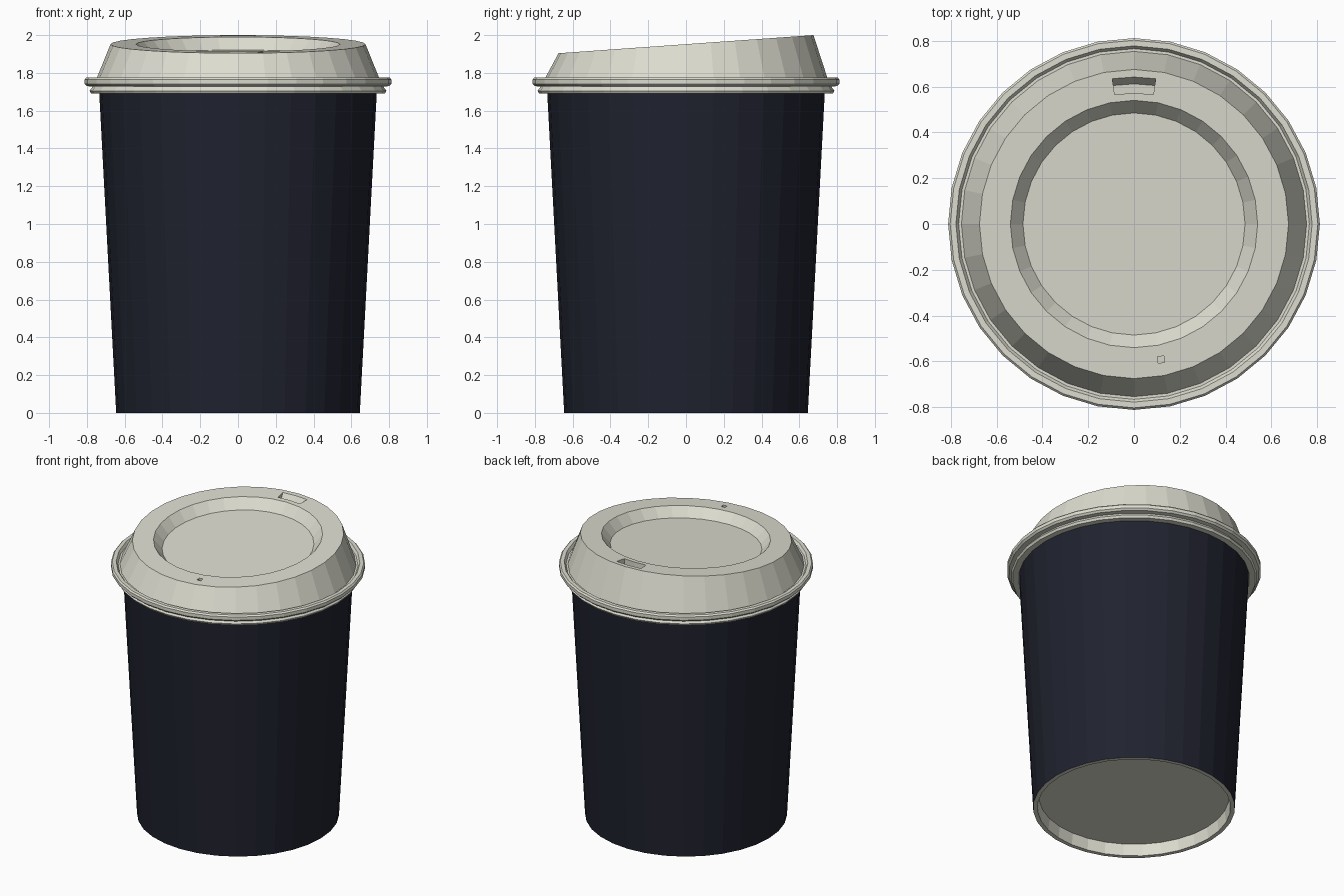
import bpy, bmesh
from math import sin, cos, pi, radians

if "Cube" in bpy.data.objects:
    bpy.data.objects.remove(bpy.data.objects["Cube"])

N = 32            # sides
SLOPE = 0.071     # tilt of the lid top, rising towards +y
TOP = 1.952       # height of the lid top plane at the centre


def material(name, rgb):
    m = bpy.data.materials.new(name)
    m.diffuse_color = (*rgb, 1)
    m.use_nodes = True
    m.node_tree.nodes["Principled BSDF"].inputs["Base Color"].default_value = m.diffuse_color
    return m


def new_object(name, bm, mat):
    bmesh.ops.recalc_face_normals(bm, faces=bm.faces)
    me = bpy.data.meshes.new(name)
    bm.to_mesh(me)
    bm.free()
    me.materials.append(mat)
    ob = bpy.data.objects.new(name, me)
    bpy.context.collection.objects.link(ob)
    return ob


def lathe(name, profile, mat):
    """Revolve (radius, z[, slope]) points; radius 0 closes with a flat cap."""
    bm = bmesh.new()
    rings = []
    for r, z, *s in profile:
        if r == 0:
            continue
        k = s[0] if s else 0
        pts = [(r * cos(2 * pi * i / N), r * sin(2 * pi * i / N)) for i in range(N)]
        rings.append([bm.verts.new((x, y, z + k * y)) for x, y in pts])
    for a, b in zip(rings, rings[1:]):
        for i in range(N):
            j = (i + 1) % N
            bm.faces.new((a[i], a[j], b[j], b[i]))
    if profile[0][0] == 0:
        bm.faces.new(rings[0])
    if profile[-1][0] == 0:
        bm.faces.new(rings[-1])
    return new_object(name, bm, mat)


def loft(name, low, high, mat):
    """Closed prism between two outlines."""
    bm = bmesh.new()
    a = [bm.verts.new(p) for p in low]
    b = [bm.verts.new(p) for p in high]
    for i in range(len(a)):
        j = (i + 1) % len(a)
        bm.faces.new((a[i], a[j], b[j], b[i]))
    bm.faces.new(a)
    bm.faces.new(b)
    return new_object(name, bm, mat)


def on_lid(pts, dz):
    return [(x, y, TOP + SLOPE * y + dz) for x, y in pts]


def cut(target, cutter):
    mod = target.modifiers.new("cut", "BOOLEAN")
    mod.operation = "DIFFERENCE"
    mod.solver = "EXACT"
    mod.object = cutter
    bpy.context.view_layer.objects.active = target
    bpy.ops.object.modifier_apply(modifier=mod.name)
    bpy.data.objects.remove(cutter)


navy = material("navy_paper", (0.014, 0.016, 0.028))
cream = material("cream_plastic", (0.72, 0.72, 0.63))

# Tapered sleeve of the cup
lathe("cup_wall", [(0.645, 0), (0.735, 1.7)], navy)

# Pale inside of the cup with the recessed base
lathe("cup_base", [(0, 0.08), (0.607, 0.08), (0.617, 0), (0.645, 0)], cream)
lathe("cup_lining", [(0, 0.1), (0.61, 0.1), (0.715, 1.7), (0.735, 1.7)], cream)

# Lid: skirt, rolled flange, dome, tilted rim and sunken panel
lid = lathe("lid", [
    (0, 1.71), (0.728, 1.71), (0.738, 1.69), (0.777, 1.69), (0.786, 1.705),
    (0.77, 1.727), (0.80, 1.73), (0.812, 1.742), (0.812, 1.765), (0.803, 1.775),
    (0.778, 1.775), (0.766, 1.757), (0.754, 1.757),
    (0.675, TOP, SLOPE), (0.54, TOP, SLOPE), (0.485, TOP - 0.065, SLOPE),
    (0, TOP - 0.065, SLOPE)], cream)


# Sip slot at the back, with a sloping outer wall
def sector(r0, r1):
    angles = [radians(90 + d) for d in (-8.5, 0, 8.5)]
    return ([(r0 * cos(t), r0 * sin(t)) for t in angles]
            + [(r1 * cos(t), r1 * sin(t)) for t in reversed(angles)])


cut(lid, loft("slot_cutter", on_lid(sector(0.572, 0.612), -0.045),
              on_lid(sector(0.572, 0.655), 0.02), cream))

# Small square vent at the front
vent = [(0.118 + 0.02 * cos(radians(50 + 90 * i)), -0.592 + 0.02 * sin(radians(50 + 90 * i)))
        for i in range(4)]
cut(lid, loft("vent_cutter", on_lid(vent, -0.03), on_lid(vent, 0.02), cream))
